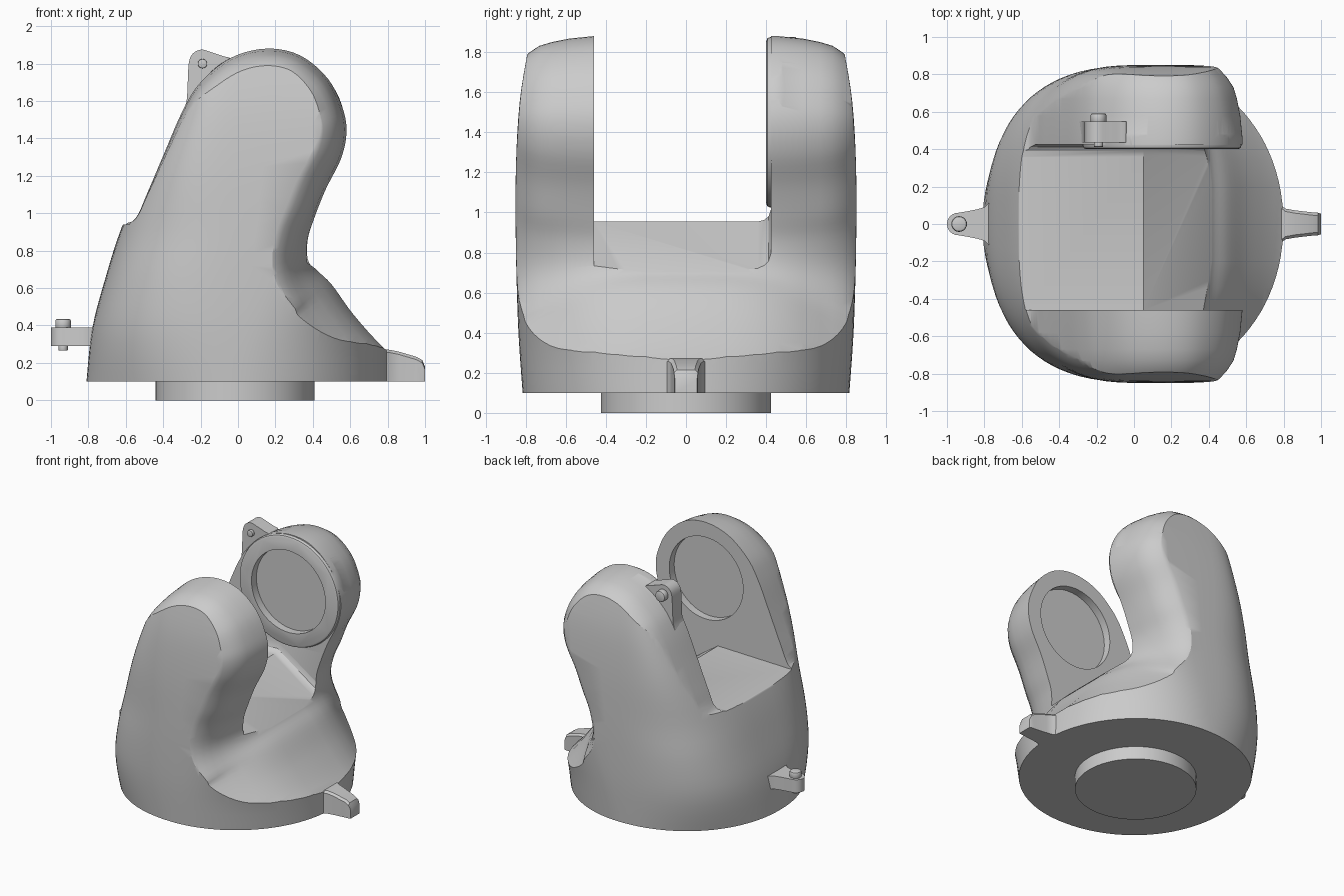
import bpy, bmesh, math
from mathutils import Vector

if "Cube" in bpy.data.objects:
    bpy.data.objects.remove(bpy.data.objects["Cube"])


def finish(name, bm):
    bmesh.ops.recalc_face_normals(bm, faces=bm.faces)
    mesh = bpy.data.meshes.new(name)
    bm.to_mesh(mesh)
    bm.free()
    ob = bpy.data.objects.new(name, mesh)
    bpy.context.collection.objects.link(ob)
    return ob


def loft(name, rings):
    """Closed skin through equal-length rings, with end caps."""
    bm = bmesh.new()
    vs = [[bm.verts.new(p) for p in r] for r in rings]
    n = len(rings[0])
    for a, b in zip(vs, vs[1:]):
        for i in range(n):
            j = (i + 1) % n
            bm.faces.new((a[i], a[j], b[j], b[i]))
    bm.faces.new(vs[0])
    bm.faces.new(vs[-1][::-1])
    return finish(name, bm)


def cylinder(name, centre, r, a, b, axis='Z', seg=64, bevel=0.0):
    """Cylinder from a to b along Z at (x, y), or along Y at (x, z)."""
    u, v = centre
    steps = [(a, r), (b, r)]
    if bevel:
        steps = [(a, r - bevel), (a + bevel * 0.3, r - bevel * 0.3), (a + bevel, r),
                 (b - bevel, r), (b - bevel * 0.3, r - bevel * 0.3), (b, r - bevel)]
    rings = []
    for t, rad in steps:
        pts = [(u + rad * math.cos(2 * math.pi * i / seg), v + rad * math.sin(2 * math.pi * i / seg))
               for i in range(seg)]
        rings.append([(p, q, t) if axis == 'Z' else (p, t, q) for p, q in pts])
    return loft(name, rings)


def boolean(target, other, op):
    m = target.modifiers.new(op, 'BOOLEAN')
    m.operation, m.object, m.solver = op, other, 'EXACT'
    bpy.context.view_layer.objects.active = target
    bpy.ops.object.modifier_apply(modifier=m.name)
    bpy.data.objects.remove(other)


def spline(pts, steps=5):
    """Open Catmull-Rom curve through the points."""
    p = [Vector(q) for q in [pts[0]] + pts + [pts[-1]]]
    out = []
    for k in range(1, len(p) - 2):
        for s in range(steps):
            t = s / steps
            out.append(0.5 * (2 * p[k] + (p[k + 1] - p[k - 1]) * t
                              + (2 * p[k - 1] - 5 * p[k] + 4 * p[k + 1] - p[k + 2]) * t * t
                              + (3 * p[k] - p[k - 1] - 3 * p[k + 1] + p[k + 2]) * t ** 3))
    return out + [p[-1]]


# Outer column: z, left x, centre x, right x, half depth, left and right squareness
sections = [
    (0.10, -0.81, 0.0, 0.80, 0.815, 2.1, 2.0), (0.38, -0.78, 0.03, 0.80, 0.835, 2.6, 2.2),
    (0.65, -0.71, 0.06, 0.82, 0.845, 2.9, 2.8), (0.93, -0.62, 0.10, 0.85, 0.85, 3.1, 4.0),
    (1.25, -0.48, 0.13, 0.88, 0.848, 4.0, 5.0), (1.55, -0.34, 0.15, 0.90, 0.83, 5.0, 5.0),
    (1.80, -0.24, 0.17, 0.90, 0.79, 6.0, 5.0), (1.95, -0.20, 0.18, 0.90, 0.755, 6.0, 5.0)]
rings = []
for z, left, c, right, w, nl, nr in spline(sections, 4):
    ring = []
    for i in range(96):
        co, si = math.cos(2 * math.pi * i / 96), math.sin(2 * math.pi * i / 96)
        n, a = (nr, right - c) if co > 0 else (nl, c - left)
        ring.append((c + math.copysign(a * abs(co) ** (2 / n), co),
                     math.copysign(w * abs(si) ** (2 / n), si), z))
    rings.append(ring)
body = loft("fork_body", rings)

# Side profile of the fork: x, z, arm bevel weight, front scoop weight
profile = spline([
    (-1.0, -0.2, 0, 0), (-0.97, 0.2, 0, 0), (-0.83, 0.65, 0, 0), (-0.64, 0.915, 0.1, 0),
    (-0.55, 0.97, 0.2, 0), (-0.48, 1.12, 0.3, 0), (-0.395, 1.32, 0.4, 0), (-0.295, 1.55, 0.5, 0),
    (-0.2, 1.7, 0.7, 0), (-0.04, 1.83, 0.9, 0), (0.15, 1.88, 1, 0), (0.33, 1.845, 1, 0),
    (0.48, 1.72, 1, 0), (0.56, 1.56, 1, 0), (0.58, 1.43, 1, 0), (0.55, 1.29, 1, 0),
    (0.47, 1.13, 1, 0), (0.41, 0.98, 1, 0), (0.38, 0.85, 0.8, 0.2), (0.405, 0.72, 0.4, 0.6),
    (0.5, 0.62, 0, 1), (0.62, 0.455, 0, 1), (0.785, 0.275, 0, 1), (1.0, 0.1, 0, 0.8), (1.05, -0.2, 0, 0)])
# Half depth, arm inset, front scoop inset
inset = [(0.2, 0, 0), (0.34, 0, 0.02), (0.46, 0, 0.05), (0.58, 0.012, 0.105), (0.67, 0.03, 0.16),
         (0.73, 0.048, 0.195), (0.78, 0.08, 0.225), (0.83, 0.125, 0.26), (0.87, 0.2, 0.31)]
rings = []
for y, d, e in [(-y, d, e) for y, d, e in reversed(inset)] + inset:
    ring = []
    for i, p in enumerate(profile):
        t = profile[min(i + 1, len(profile) - 1)] - profile[max(i - 1, 0)]
        nrm = Vector((t[1], -t[0])).normalized() * (d * p[2] + e * p[3])
        ring.append((p[0] + nrm.x, y, p[1] + nrm.y))
    rings.append(ring)
boolean(body, loft("arm_profile", rings), 'INTERSECT')

# Slot between the arms, with a fillet along the far wall
floor = [(-1.3, 0.925), (0.05, 0.955), (0.42, 0.70), (1.3, 0.70)]
rings = []
for y, lift in [(-0.46, 0), (0.36, 0), (0.39, 0.008), (0.412, 0.025), (0.425, 0.065)]:
    rings.append([(x, y, z + lift) for x, z in floor] + [(1.3, y, 2.2), (-1.3, y, 2.2)])
boolean(body, loft("slot", rings), 'DIFFERENCE')

# Round boss on the far arm and the bearing recess in each arm
boolean(body, cylinder("boss", (0.15, 1.45), 0.425, 0.40, 0.5, 'Y', 64, 0.02), 'UNION')
for a, b in [(0.3, 0.46), (-0.52, -0.4)]:
    boolean(body, cylinder("recess", (0.15, 1.45), 0.315, a, b, 'Y'), 'DIFFERENCE')

# Base spigot
cylinder("base_spigot", (-0.015, 0), 0.425, 0.0, 0.11, seg=96)

# Front pointer tab: x, half width, top z
stations = [(0.70, 0.13, 0.27), (0.78, 0.105, 0.272), (0.81, 0.082, 0.27), (0.86, 0.073, 0.26),
            (0.955, 0.062, 0.232), (0.985, 0.06, 0.215), (1.0, 0.055, 0.18)]
loft("pointer_tab", [[(x, -w, 0.1), (x, w, 0.1), (x, w, t - 0.015), (x, w - 0.015, t),
                      (x, -w + 0.015, t), (x, -w, t - 0.015)] for x, w, t in stations])

# Rear lug with its pin
edge = [(-0.70, 0.15), (-0.775, 0.115), (-0.80, 0.09), (-0.84, 0.078), (-0.88, 0.07)]
tip = [(-0.94 + 0.06 * math.cos(a), 0.06 * math.sin(a))
       for a in [math.pi * (0.5 + k / 12) for k in range(13)]]
outline = edge + tip + [(x, -y) for x, y in reversed(edge)]
loft("rear_lug", [[(x, y, z) for x, y in outline] for z in (0.29, 0.39)])
cylinder("rear_pin_head", (-0.935, 0), 0.042, 0.38, 0.435, seg=32, bevel=0.012)
cylinder("rear_pin_tip", (-0.935, 0), 0.025, 0.265, 0.30, seg=24, bevel=0.004)

# Upper lug on the far arm with its pin
outline = spline([(-0.25, 1.5), (-0.30, 1.51), (-0.275, 1.6), (-0.268, 1.72), (-0.262, 1.81),
                  (-0.24, 1.855), (-0.195, 1.875), (-0.14, 1.86), (-0.08, 1.84), (-0.04, 1.825),
                  (-0.06, 1.77)], 4)
loft("upper_lug", [[(p[0], y, p[1]) for p in outline] for y in (0.435, 0.548)])
cylinder("upper_pin_head", (-0.19, 1.80), 0.042, 0.54, 0.592, 'Y', 32, 0.01)
cylinder("upper_pin_tip", (-0.19, 1.80), 0.025, 0.412, 0.44, 'Y', 24, 0.004)

# Smooth shading with crisp edges
bpy.ops.object.select_all(action='SELECT')
bpy.context.view_layer.objects.active = body
bpy.ops.object.shade_smooth_by_angle(angle=math.radians(30))
